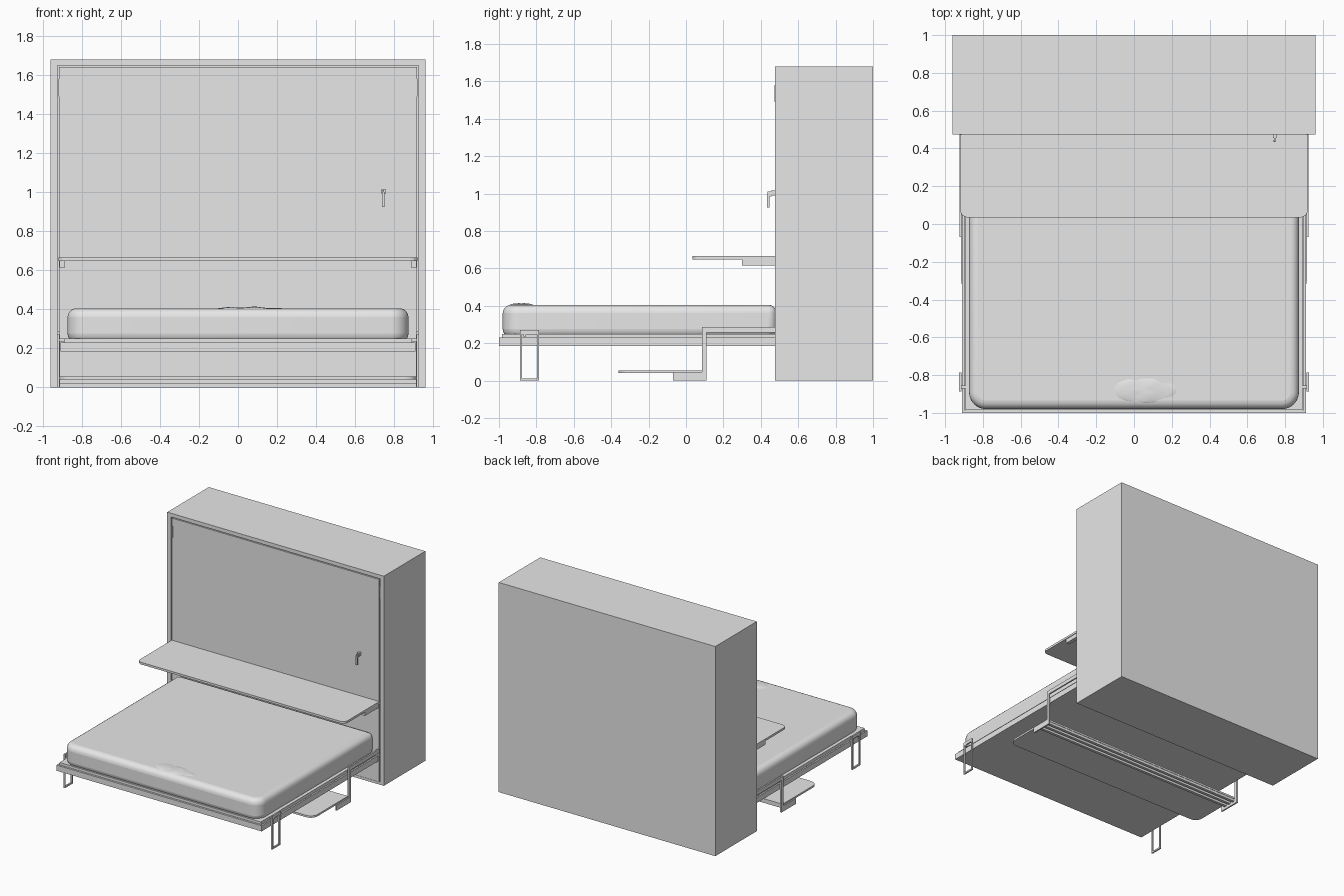
import bpy
import bmesh
from math import cos, sin, pi

cube = bpy.data.objects.get("Cube")
if cube:
    bpy.data.objects.remove(cube, do_unlink=True)

# Single pale grey material
grey = bpy.data.materials.new("pale_grey")
grey.use_nodes = True
colour = (0.8, 0.8, 0.8, 1)
grey.diffuse_color = colour
grey.node_tree.nodes["Principled BSDF"].inputs["Base Color"].default_value = colour

W = 0.96        # cabinet half width
FRONT = 0.475   # cabinet front plane
BED = 0.91      # bed half width
SIDES = (("left", 1), ("right", -1))


def finish(name, bm):
    bmesh.ops.recalc_face_normals(bm, faces=bm.faces)
    mesh = bpy.data.meshes.new(name)
    bm.to_mesh(mesh)
    bm.free()
    mesh.materials.append(grey)
    ob = bpy.data.objects.new(name, mesh)
    bpy.context.collection.objects.link(ob)
    return ob


def box(name, xs, ys, zs):
    bm = bmesh.new()
    bmesh.ops.create_cube(bm, size=1)
    for v in bm.verts:
        for i, span in enumerate((xs, ys, zs)):
            v.co[i] = sum(span) / 2 + v.co[i] * (span[1] - span[0])
    return finish(name, bm)


def extruded(name, points, axis_point, offset):
    """Prism: axis_point maps a 2D point to 3D, offset is the extrusion."""
    bm = bmesh.new()
    face = bm.faces.new([bm.verts.new(axis_point(p)) for p in points])
    ext = bmesh.ops.extrude_face_region(bm, geom=[face])
    verts = [g for g in ext["geom"] if isinstance(g, bmesh.types.BMVert)]
    bmesh.ops.translate(bm, verts=verts, vec=offset)
    return finish(name, bm)


def board(name, half, y0, y1, z0, z1, r, steps=8):
    """Slab with both front corners rounded."""
    pts = [(half, y1), (-half, y1)]
    for cx, start in ((r - half, pi), (half - r, 1.5 * pi)):
        for i in range(steps + 1):
            a = start + i / steps * pi / 2
            pts.append((cx + r * cos(a), y0 + r + r * sin(a)))
    return extruded(name, pts, lambda p: (p[0], p[1], z0), (0, 0, z1 - z0))


def side_profile(name, points, x, thick):
    """Profile in y and z, extruded across x."""
    return extruded(name, points, lambda p: (x - thick / 2, p[0], p[1]), (thick, 0, 0))


def smooth(ob):
    bpy.ops.object.select_all(action='DESELECT')
    ob.select_set(True)
    bpy.context.view_layer.objects.active = ob
    bpy.ops.object.shade_smooth_by_angle()


# Cabinet: body behind, frame around a flush door with a narrow gap
box("cabinet_body", (-W, W), (FRONT + 0.015, 1), (0, 1.68))
box("frame_top", (-W, W), (FRONT, FRONT + 0.015), (1.65, 1.68))
box("frame_bottom", (-W, W), (FRONT, FRONT + 0.015), (0, 0.02))
for side, s in SIDES:
    box("frame_" + side, sorted((s * 0.925, s * W)), (FRONT, FRONT + 0.015), (0.02, 1.65))
    box("door_hinge_" + side, sorted((s * 0.912, s * 0.92)), (FRONT - 0.003, FRONT + 0.01),
        (1.49, 1.58))
box("door", (-0.918, 0.918), (FRONT + 0.002, FRONT + 0.015), (0.02, 1.642))

# Door handle
box("handle_base", (0.735, 0.755), (0.455, FRONT + 0.003), (0.99, 1.015))
box("handle_neck", (0.741, 0.749), (0.437, 0.457), (0.985, 1.01))
box("handle_grip", (0.738, 0.75), (0.434, 0.446), (0.925, 1.0))

# Upper shelf with end brackets
board("shelf", 0.92, 0.035, FRONT, 0.648, 0.665, 0.04)
for side, s in SIDES:
    box("shelf_bracket_" + side, sorted((s * 0.885, s * 0.915)), (0.30, FRONT), (0.615, 0.65))

# Bed base and stepped rails
box("bed_base", (-BED, BED), (-1, FRONT), (0.185, 0.205))
box("front_rail", (-0.89, 0.89), (-0.985, -0.965), (0.205, 0.25))
box("front_lip", (-BED, BED), (-1, -0.985), (0.205, 0.23))
box("slat_bed", (-0.875, 0.875), (-0.965, FRONT), (0.205, 0.25))
for side, s in SIDES:
    box("side_rail_" + side, sorted((s * 0.875, s * 0.892)), (-0.985, FRONT), (0.205, 0.25))
    box("side_lip_" + side, sorted((s * 0.898, s * BED)), (-1, FRONT), (0.205, 0.23))

# Mattress with a rounded rim and a loose fold in the cover
mattress = board("mattress", 0.873, -0.98, FRONT + 0.01, 0.23, 0.405, 0.09, 10)
bevel = mattress.modifiers.new("soft_rim", 'BEVEL')
bevel.width = 0.045
bevel.segments = 5
bevel.limit_method = 'ANGLE'
bevel.angle_limit = 0.7
smooth(mattress)
bm = bmesh.new()
bmesh.ops.create_uvsphere(bm, u_segments=24, v_segments=12, radius=1)
for v in bm.verts:
    ripple = 1 + 0.3 * sin(9 * v.co.x)
    v.co = (0.05 + 0.19 * v.co.x, -0.88 + 0.07 * v.co.y, 0.4 + 0.011 * v.co.z * ripple)
smooth(finish("cover_fold", bm))

# Bed legs: thin rectangular hoops on a pivot
for side, s in SIDES:
    x = sorted((s * 0.914, s * 0.926))
    for part, ys in (("front", (-0.887, -0.876)), ("rear", (-0.797, -0.786))):
        box(f"leg_{part}_post_{side}", x, ys, (0.005, 0.27))
    box("leg_foot_" + side, x, (-0.887, -0.786), (0, 0.012))
    box("leg_top_" + side, x, (-0.887, -0.786), (0.245, 0.27))
    box("leg_pivot_" + side, sorted((s * 0.87, s * 0.926)), (-0.87, -0.855), (0.235, 0.25))

# Lower desk with lengthwise rails, hung from cranked side arms
board("desk", 0.915, -0.36, 0.085, 0.04, 0.055, 0.06)
for i in range(3):
    y = -0.03 + i * 0.045
    box(f"desk_rail_{i + 1}", (-0.912, 0.912), (y, y + 0.022), (0.02, 0.04))
arm = [(-0.07, 0), (0.11, 0), (0.11, 0.257), (FRONT, 0.257), (FRONT, 0.287),
       (0.085, 0.287), (0.085, 0.045), (-0.07, 0.045)]
for side, s in SIDES:
    side_profile("desk_arm_" + side, arm, s * 0.918, 0.012)
